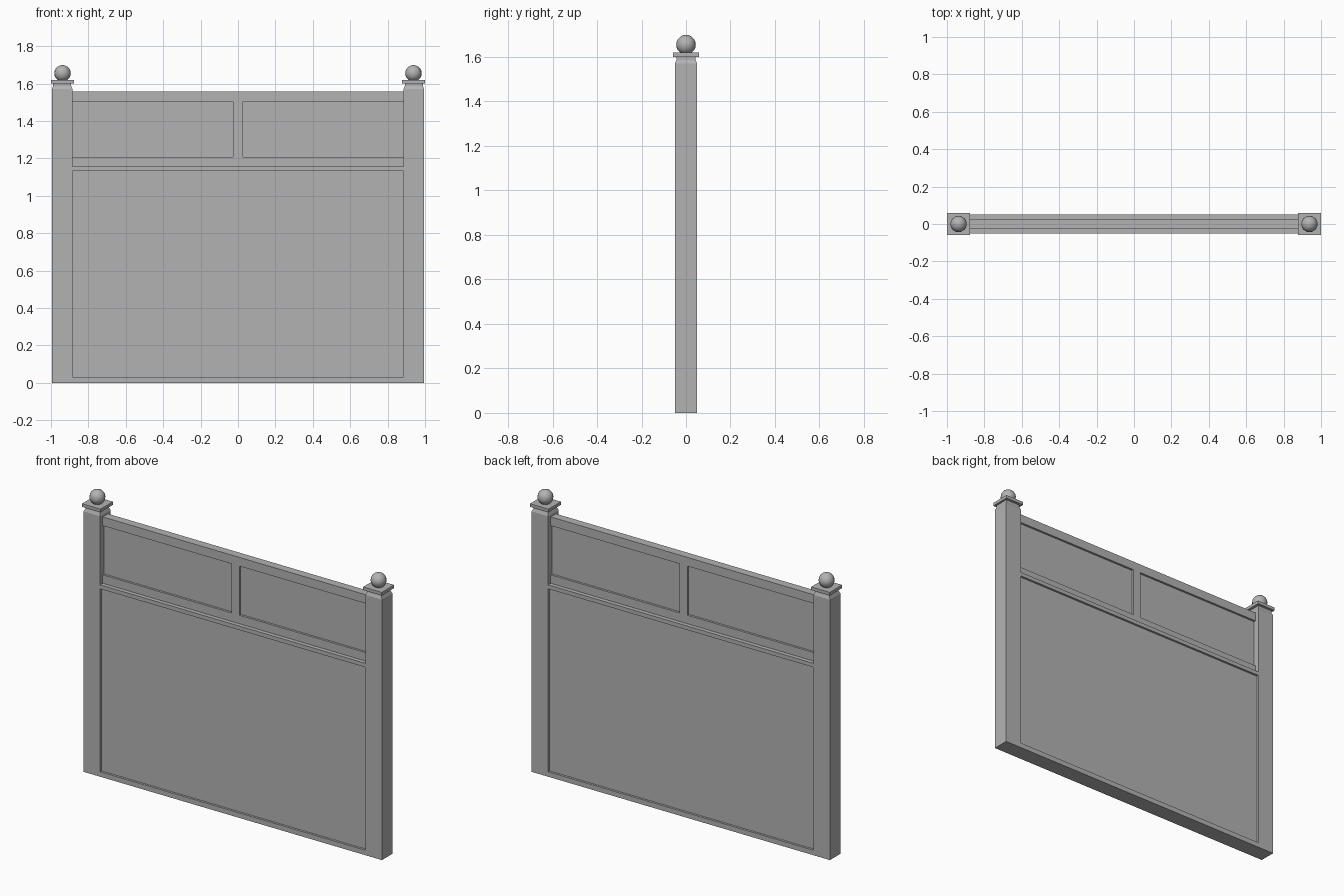
import bpy
import bmesh

cube = bpy.data.objects.get("Cube")
if cube:
    bpy.data.objects.remove(cube, do_unlink=True)

# One plain grey for everything
grey = bpy.data.materials.new("plain grey")
grey.use_nodes = True
colour = (0.45, 0.45, 0.45, 1)
grey.diffuse_color = colour
grey.node_tree.nodes["Principled BSDF"].inputs["Base Color"].default_value = colour


def finish(name, bm):
    bmesh.ops.recalc_face_normals(bm, faces=bm.faces)
    mesh = bpy.data.meshes.new(name)
    bm.to_mesh(mesh)
    bm.free()
    mesh.materials.append(grey)
    obj = bpy.data.objects.new(name, mesh)
    bpy.context.collection.objects.link(obj)
    return obj


def square_loft(name, x, sections):
    """Stack rectangles given as (z, half width, half depth)."""
    bm = bmesh.new()
    rings = [[bm.verts.new((x + sx * w, sy * d, z))
              for sx, sy in ((-1, -1), (1, -1), (1, 1), (-1, 1))]
             for z, w, d in sections]
    bm.faces.new(rings[0])
    bm.faces.new(rings[-1])
    for a, b in zip(rings, rings[1:]):
        for i in range(4):
            j = (i + 1) % 4
            bm.faces.new((a[i], a[j], b[j], b[i]))
    return finish(name, bm)


def slab(name, x0, x1, z0, z1, half_depth):
    w = (x1 - x0) / 2
    return square_loft(name, (x0 + x1) / 2,
                       [(z0, w, half_depth), (z1, w, half_depth)])


INNER = 0.885       # inside face of the posts
FULL = 0.05         # half depth of the posts and flush rails
THIN = 0.025        # half depth of the upper frame
MULLION = 0.0265

# Posts with a chamfered shoulder, cap and ball finial
for side, s in (("left", 1), ("right", -1)):
    square_loft(side + "_post", s * 0.94,
                [(0, 0.055, FULL), (1.57, 0.055, FULL),
                 (1.587, 0.048, 0.043), (1.602, 0.048, 0.043)])
    square_loft(side + "_post_cap", s * 0.938,
                [(1.6, 0.062, 0.059), (1.619, 0.062, 0.059)])
    bm = bmesh.new()
    bmesh.ops.create_uvsphere(bm, u_segments=16, v_segments=10, radius=0.044)
    bmesh.ops.translate(bm, verts=bm.verts, vec=(s * 0.938, 0, 1.655))
    for face in bm.faces:
        face.smooth = True
    finish(side + "_ball_finial", bm)

# Lower section: flush rails around a slightly recessed panel
slab("bottom_rail", -INNER, INNER, 0, 0.03, FULL)
slab("lower_panel", -INNER, INNER, 0.03, 1.133, 0.037)
slab("middle_rail", -INNER, INNER, 1.133, 1.157, FULL)

# Upper section: thin frame holding two deeper panels
slab("upper_frame_sill", -INNER, INNER, 1.157, 1.208, THIN)
slab("top_rail", -INNER, INNER, 1.504, 1.557, THIN)
slab("centre_mullion", -MULLION, MULLION, 1.208, 1.504, THIN)
slab("left_upper_panel", MULLION, INNER, 1.208, 1.504, 0.012)
slab("right_upper_panel", -INNER, -MULLION, 1.208, 1.504, 0.012)
